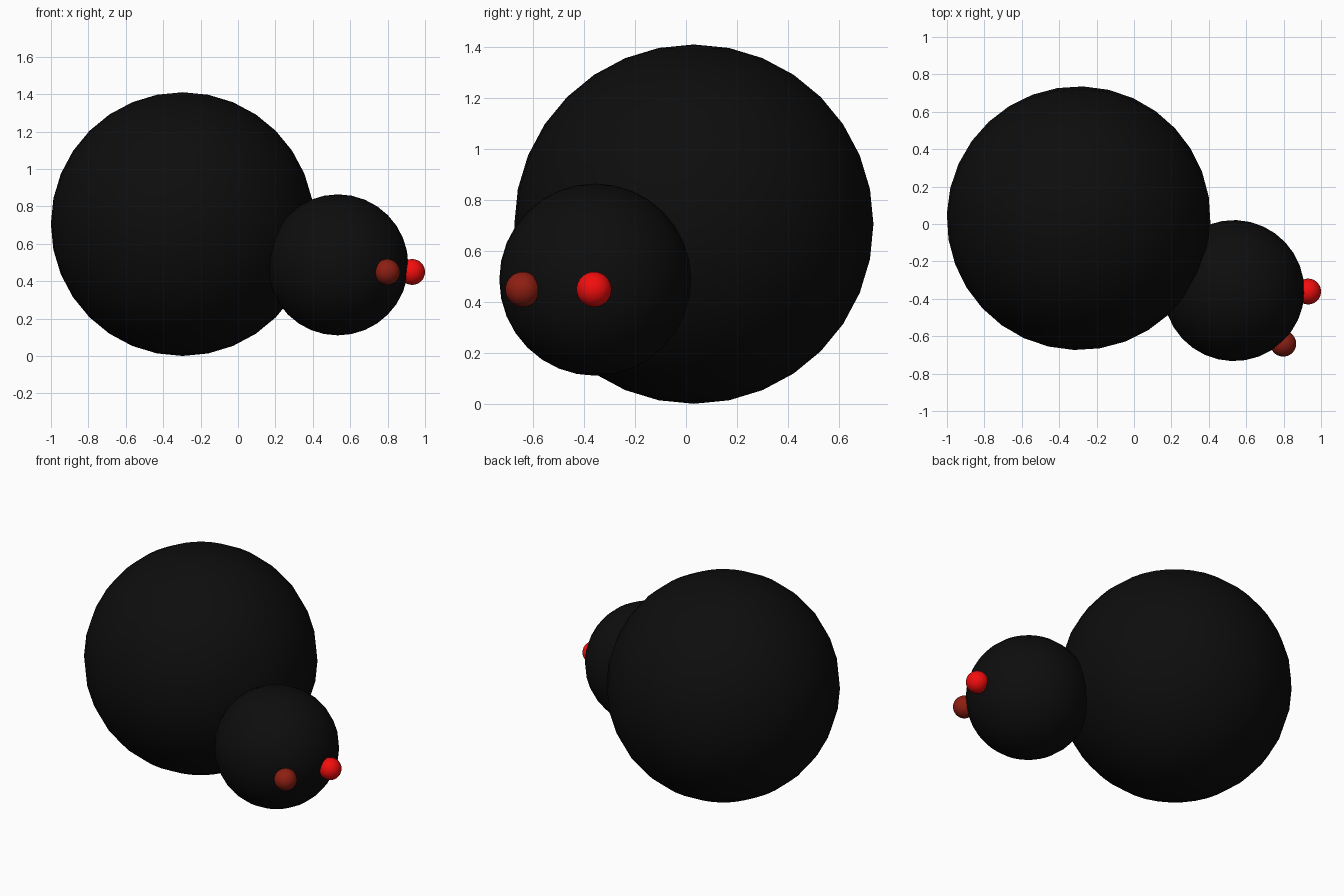
import bpy
from math import radians

if "Cube" in bpy.data.objects:
    bpy.data.objects.remove(bpy.data.objects["Cube"])

TURN = radians(-24.5)  # whole figure is turned about z


def material(name, color):
    mat = bpy.data.materials.new(name)
    mat.diffuse_color = (*color, 1)
    mat.use_nodes = True
    mat.node_tree.nodes["Principled BSDF"].inputs["Base Color"].default_value = mat.diffuse_color
    return mat


def ball(name, center, radius, mat):
    bpy.ops.mesh.primitive_uv_sphere_add(
        segments=32, ring_count=16, radius=radius,
        location=center, rotation=(0, 0, TURN))
    obj = bpy.context.object
    obj.name = name
    obj.data.materials.append(mat)
    bpy.ops.object.shade_smooth()
    return obj


black = material("black", (0.004, 0.004, 0.004))
bright_red = material("bright_red", (0.9, 0.004, 0.004))
dark_red = material("dark_red", (0.27, 0.013, 0.006))

# Abdomen and head
ball("body", (-0.296, 0.031, 0.705), 0.705, black)
ball("head", (0.534, -0.356, 0.487), 0.377, black)

# Eyes on the head's outer face
ball("right_eye", (0.931, -0.361, 0.449), 0.069, bright_red)
ball("left_eye", (0.798, -0.640, 0.449), 0.069, dark_red)
